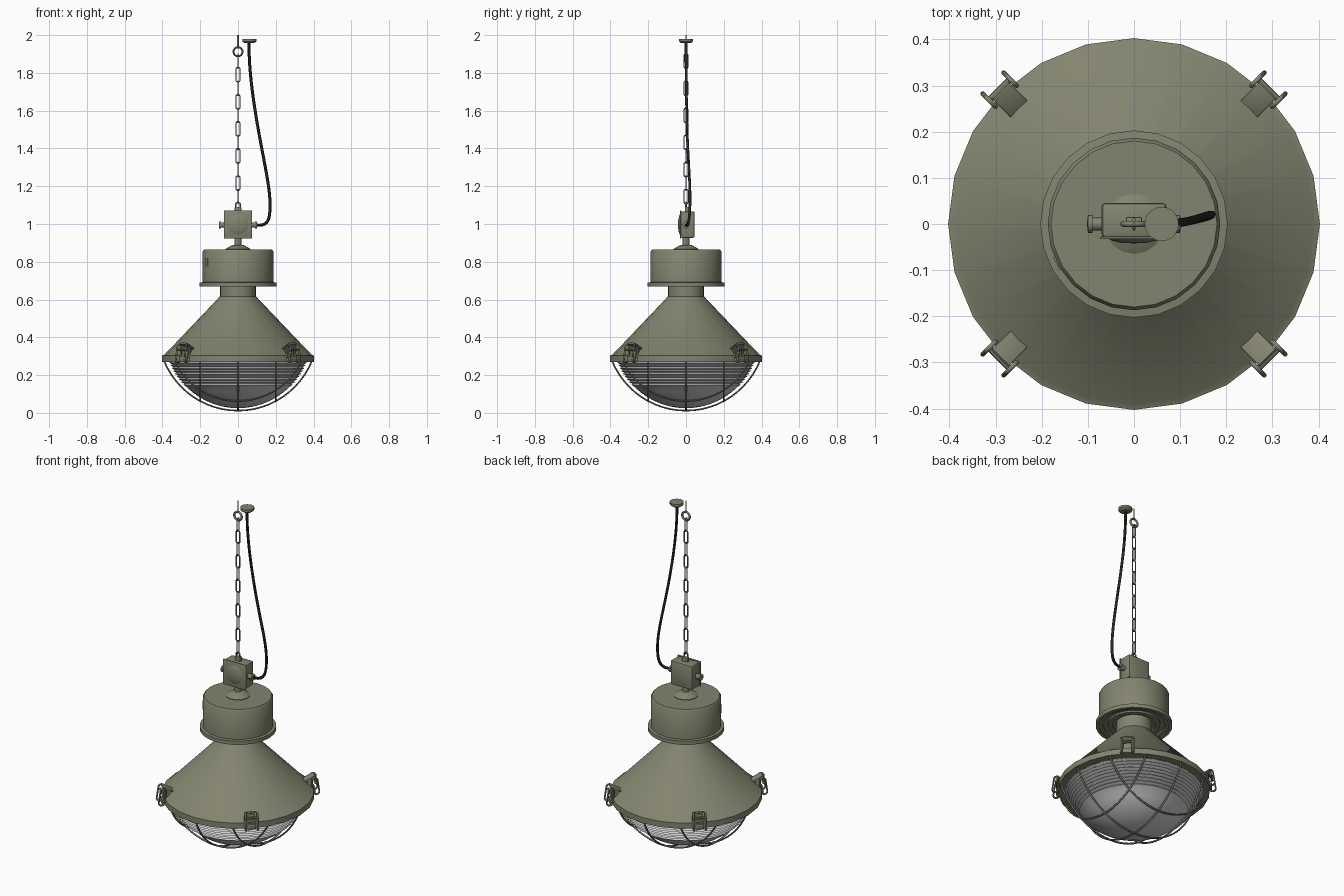
import bpy, bmesh, math
from math import sin, cos, pi, sqrt, radians
from mathutils import Matrix, Vector

cube = bpy.data.objects.get("Cube")
if cube:
    bpy.data.objects.remove(cube, do_unlink=True)


def material(name, rgb):
    m = bpy.data.materials.new(name)
    m.use_nodes = True
    m.diffuse_color = (*rgb, 1)
    m.node_tree.nodes["Principled BSDF"].inputs["Base Color"].default_value = (*rgb, 1)
    return m


OLIVE = material("olive enamel", (0.23, 0.23, 0.16))
GLASS = material("grey glass", (0.6, 0.6, 0.62))
RUBBER = material("black rubber", (0.02, 0.02, 0.018))


def finish(ob, mat, angle=35):
    ob.data.materials.clear()
    ob.data.materials.append(mat)
    bpy.ops.object.select_all(action="DESELECT")
    ob.select_set(True)
    bpy.context.view_layer.objects.active = ob
    bpy.ops.object.shade_smooth_by_angle(angle=radians(angle))
    return ob


def from_bmesh(name, bm, mat, angle=35):
    bmesh.ops.recalc_face_normals(bm, faces=bm.faces)
    me = bpy.data.meshes.new(name)
    bm.to_mesh(me)
    bm.free()
    ob = bpy.data.objects.new(name, me)
    bpy.context.collection.objects.link(ob)
    return finish(ob, mat, angle)


def lathe(name, profile, mat, sides=24, matrix=Matrix(), angle=35):
    """Spin a (radius, height) profile about the local z axis."""
    bm = bmesh.new()
    vs = [bm.verts.new((r, 0, z)) for r, z in profile]
    es = [bm.edges.new(p) for p in zip(vs, vs[1:])]
    bmesh.ops.spin(bm, geom=vs + es, cent=(0, 0, 0), axis=(0, 0, 1),
                   angle=2 * pi, steps=sides, use_duplicate=False)
    bmesh.ops.remove_doubles(bm, verts=bm.verts, dist=1e-4)
    bm.transform(matrix)
    return from_bmesh(name, bm, mat, angle)


def box(name, size, matrix, mat, bevel=0.0):
    bm = bmesh.new()
    bmesh.ops.create_cube(bm, size=1, matrix=Matrix.Diagonal((*size, 1)))
    if bevel:
        bmesh.ops.bevel(bm, geom=bm.edges[:], offset=bevel, segments=2,
                        profile=0.5, affect="EDGES")
    bm.transform(matrix)
    return from_bmesh(name, bm, mat)


def tube(name, points, radius, mat, closed=False, smooth=False, matrix=Matrix()):
    cu = bpy.data.curves.new(name, "CURVE")
    cu.dimensions = "3D"
    cu.bevel_depth = radius
    cu.bevel_resolution = 1
    cu.use_fill_caps = True
    sp = cu.splines.new("NURBS" if smooth else "POLY")
    sp.points.add(len(points) - 1)
    for p, co in zip(sp.points, points):
        p.co = (*(matrix @ Vector(co)), 1)
    sp.use_cyclic_u = closed
    if smooth:
        sp.order_u = 4
        sp.use_endpoint_u = True
    ob = bpy.data.objects.new(name, cu)
    bpy.context.collection.objects.link(ob)
    bpy.ops.object.select_all(action="DESELECT")
    ob.select_set(True)
    bpy.context.view_layer.objects.active = ob
    bpy.ops.object.convert(target="MESH")
    return finish(bpy.context.object, mat, 60)


def oval(half_w, half_h, n=12):
    """Stadium loop in the local xz plane."""
    s = half_h - half_w
    return [(half_w * cos(a), 0, half_w * sin(a) + (s if i < n / 2 else -s))
            for i in range(n) for a in [2 * pi * (i + 0.5) / n]]


def at(x, y, z):
    return Matrix.Translation((x, y, z))


def turn(deg, axis):
    return Matrix.Rotation(radians(deg), 4, axis)


# Reflector cone with rim and neck
lathe("reflector", [(0.36, 0.27), (0.403, 0.27), (0.403, 0.303), (0.39, 0.308),
                    (0.095, 0.617), (0.095, 0.685)], OLIVE)

# Ballast housing with stepped underside
lathe("housing", [(0.09, 0.685), (0.115, 0.685), (0.115, 0.675), (0.14, 0.675),
                  (0.14, 0.685), (0.165, 0.685), (0.165, 0.675), (0.185, 0.675),
                  (0.185, 0.668), (0.203, 0.668), (0.203, 0.69), (0.187, 0.692),
                  (0.187, 0.855), (0.18, 0.865), (0, 0.865)], OLIVE)
box("rating_plate", (0.004, 0.03, 0.045), turn(207, "Z") @ at(0.187, 0, 0.797), OLIVE)

# Swivel base and stem
lathe("stem", [(0.065, 0.862), (0.065, 0.868), (0.032, 0.888), (0.018, 0.89),
               (0.018, 0.93)], OLIVE, 16)

# Ribbed glass bowl: zigzag ribs above a smooth dome
R, LOW = 0.387, 0.025


def bowl_radius(z):
    return sqrt(R * R - (R + LOW - z) ** 2)


RIBS, TOP, MID = 9, 0.272, 0.14
step = (TOP - MID) / RIBS
bowl = []
for i in range(RIBS):
    z = TOP - i * step
    bowl += [(bowl_radius(z) - 0.006, z), (bowl_radius(z - step * 0.4) + 0.006, z - step * 0.45)]
bowl += [(bowl_radius(MID), MID)]
low_angle = math.acos((R + LOW - MID) / R)
bowl += [(R * sin(a), R + LOW - R * cos(a)) for a in
         [low_angle * (1 - k / 7) for k in range(1, 8)]]
lathe("glass_bowl", bowl, GLASS, 32, angle=25)

# Wire guard: two sets of crossing arcs on a sphere
GR, GZ = 0.4225, 0.4345
for deg in (0, 90):
    for off in (-0.2, 0, 0.2):
        half = sqrt(0.392 ** 2 - off ** 2)
        ring = sqrt(GR ** 2 - off ** 2)
        sweep = math.asin(half / ring)
        pts = [(ring * sin(a), off, GZ - ring * cos(a))
               for a in [sweep * (k / 12 - 1) for k in range(25)]]
        tube("guard_wire", pts, 0.005, OLIVE, matrix=turn(deg, "Z"))

# Four toggle clips around the rim
for k in range(4):
    m = turn(45 + 90 * k, "Z")
    box("clip_lever", (0.075, 0.052, 0.01), m @ at(0.378, 0, 0.352) @ turn(-28, "Y"), OLIVE, 0.003)
    box("clip_bracket", (0.03, 0.045, 0.05), m @ at(0.385, 0, 0.325), OLIVE, 0.003)
    box("clip_catch", (0.012, 0.05, 0.03), m @ at(0.408, 0, 0.284), OLIVE, 0.003)
    for side in (-1, 1):
        tube("clip_loop", oval(0.016, 0.048), 0.005, OLIVE, True,
             matrix=m @ at(0.412, side * 0.032, 0.315) @ turn(-8, "Y"))
    lathe("clip_pin", [(0, -0.036), (0.007, -0.036), (0.007, 0.036), (0, 0.036)], OLIVE, 8,
          m @ at(0.412, 0, 0.335) @ turn(90, "X"))

# Junction box with bulged cover and side glands
box("junction_box", (0.14, 0.075, 0.14), at(0, 0.008, 0.997), OLIVE, 0.008)
box("box_cover", (0.148, 0.006, 0.148), at(0, -0.03, 0.997), OLIVE, 0.0025)
lathe("cover_bulge", [(0.055, 0), (0.045, 0.005), (0.025, 0.009), (0, 0.01)], OLIVE, 20,
      at(0, -0.032, 0.997) @ turn(90, "X"))
for side in (-1, 1):
    lathe("cable_gland", [(0.014, 0.065), (0.014, 0.09), (0.019, 0.09), (0.019, 0.1),
                          (0, 0.102)], OLIVE, 12, at(0, 0, 0.995) @ turn(side * 90, "Y"))
box("hanging_lug", (0.035, 0.02, 0.03), at(0, 0.005, 1.075), OLIVE, 0.003)
tube("lug_eye", oval(0.013, 0.018), 0.004, OLIVE, True, matrix=at(0, 0, 1.097))

# Chain, alternating link directions
for k in range(11):
    tube("chain_link", oval(0.011, 0.039), 0.0035, OLIVE, True,
         matrix=at(0, 0, 1.862 - 0.0717 * k) @ turn(90 * (k % 2 == 0), "Z"))

# Ceiling hook and cable rose
tube("hook_ring", oval(0.024, 0.0241, 20), 0.006, OLIVE, True, matrix=at(0, 0, 1.912))
tube("hook_spike", [(0, 0, 1.93), (0, 0, 2.0)], 0.004, OLIVE)
lathe("cable_rose", [(0, 1.957), (0.025, 1.957), (0.037, 1.966), (0.037, 1.98), (0, 1.98)],
      OLIVE, 20, at(0.06, 0, 0))

# Hanging power cable
tube("power_cable", [(0.058, 0, 1.96), (0.058, 0, 1.85), (0.08, 0.002, 1.65),
                     (0.125, 0.008, 1.4), (0.165, 0.022, 1.2), (0.175, 0.022, 1.06),
                     (0.155, 0.012, 0.985), (0.095, 0, 0.995)], 0.008, RUBBER, smooth=True)
